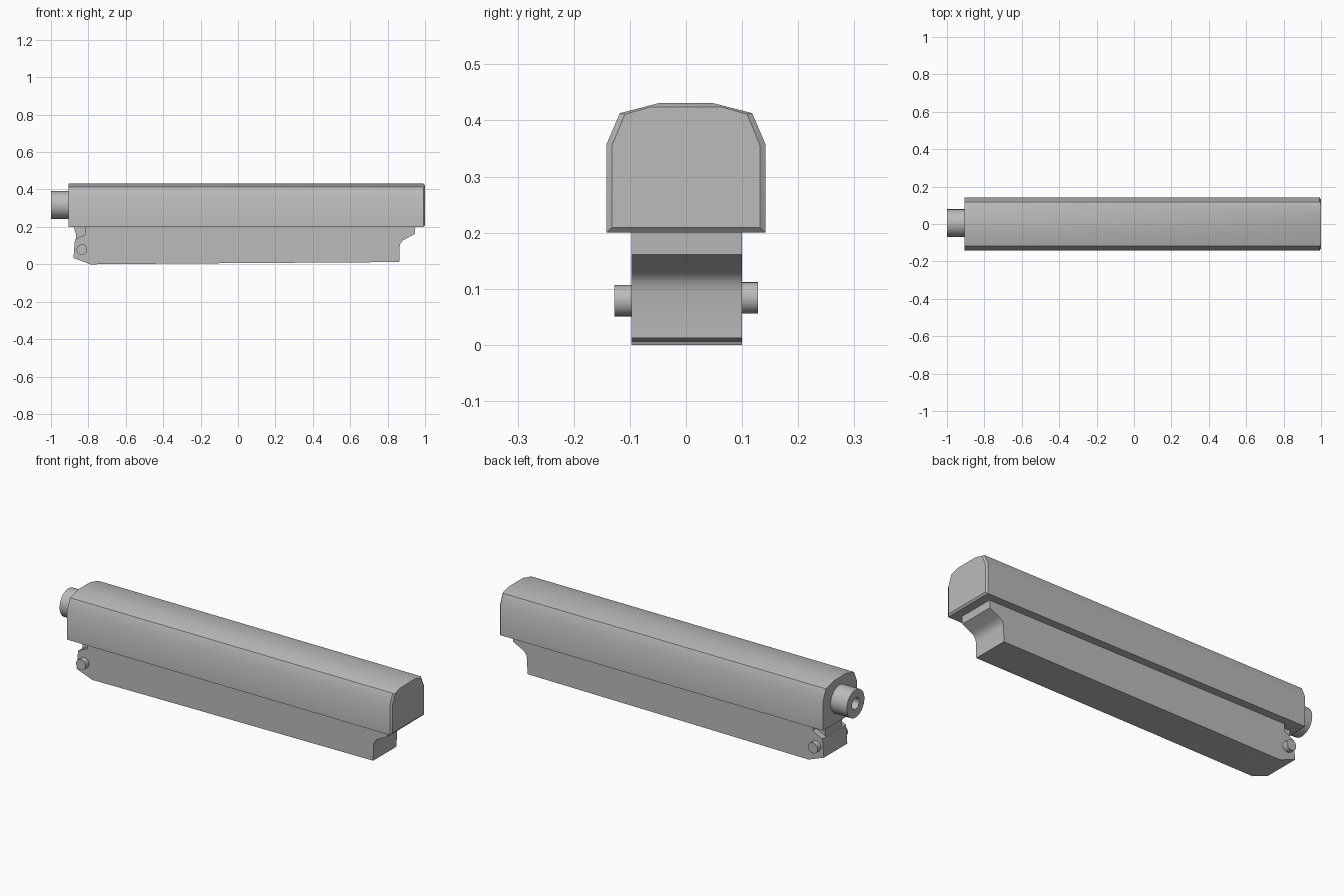
import bpy
import bmesh
from math import radians
from mathutils import Matrix, Vector

cube = bpy.data.objects.get("Cube")
if cube:
    bpy.data.objects.remove(cube, do_unlink=True)

grey = bpy.data.materials.new("plain grey")
grey.use_nodes = True
colour = (0.5, 0.5, 0.5, 1)
grey.diffuse_color = colour
grey.node_tree.nodes["Principled BSDF"].inputs["Base Color"].default_value = colour


def finish(bm, name):
    bmesh.ops.recalc_face_normals(bm, faces=bm.faces)
    mesh = bpy.data.meshes.new(name)
    bm.to_mesh(mesh)
    bm.free()
    mesh.materials.append(grey)
    obj = bpy.data.objects.new(name, mesh)
    bpy.context.collection.objects.link(obj)
    bpy.ops.object.select_all(action='DESELECT')
    obj.select_set(True)
    bpy.context.view_layer.objects.active = obj
    bpy.ops.object.shade_smooth_by_angle(angle=radians(30))
    return obj


def loft(name, rings, capped=True):
    """Skin matching rings of points, closing the two ends."""
    bm = bmesh.new()
    loops = [[bm.verts.new(p) for p in ring] for ring in rings]
    n = len(loops[0])
    for a, b in zip(loops, loops[1:]):
        for i in range(n):
            j = (i + 1) % n
            bm.faces.new((a[i], a[j], b[j], b[i]))
    if capped:
        bm.faces.new(loops[0])
        bm.faces.new(loops[-1])
    return finish(bm, name)


def side_profile(name, points, y0, y1):
    return loft(name, [[(x, y, z) for x, z in points] for y in (y0, y1)])


def circle(radius, segments=32):
    spin = Matrix.Rotation(radians(360 / segments), 3, 'X')
    p, ring = Vector((0, radius, 0)), []
    for _ in range(segments):
        ring.append(p.copy())
        p = spin @ p
    return ring


# Long upper housing with a chamfered right end
def housing_ring(x, half):
    return [(x, y, z) for y, z in half + [(-y, z) for y, z in reversed(half)]]


outer = [(0.142, 0.2), (0.142, 0.357), (0.118, 0.413), (0.048, 0.431)]
inner = [(0.132, 0.209), (0.132, 0.355), (0.109, 0.411), (0.064, 0.424)]
loft("upper_housing", [housing_ring(-0.905, outer), housing_ring(0.992, outer),
                       housing_ring(1.0, inner)])

# Hollow spigot on the left end
tube = []
for x, radius in ((-0.9, 0.074), (-1.0, 0.074), (-1.0, 0.03), (-0.905, 0.03)):
    tube.append([p + Vector((x, 0.005, 0.317)) for p in circle(radius)])
loft("end_spigot", tube)

# Lower body: scooped right end, notched and chamfered left end
body = [(-0.818, 0.2), (-0.815, 0.16), (-0.872, 0.132), (-0.88, 0.034),
        (-0.79, 0.0), (-0.2, 0.005), (0.862, 0.012), (0.864, 0.095),
        (0.869, 0.113), (0.88, 0.127), (0.896, 0.136), (0.945, 0.161),
        (0.948, 0.2)]
side_profile("lower_body", body, -0.097, 0.1)

# Narrow neck behind the notch
neck = [(-0.878, 0.2), (-0.865, 0.155), (-0.868, 0.12), (-0.8, 0.12), (-0.8, 0.2)]
side_profile("neck", neck, -0.07, 0.07)

# Round pivot pins on both sides
for name, z, y0, y1 in (("front_pin", 0.079, -0.127, -0.09),
                        ("back_pin", 0.084, 0.09, 0.128)):
    loft(name, [[(-0.835 + p.y, y, z + p.z) for p in circle(0.028, 24)]
                for y in (y0, y1)])
